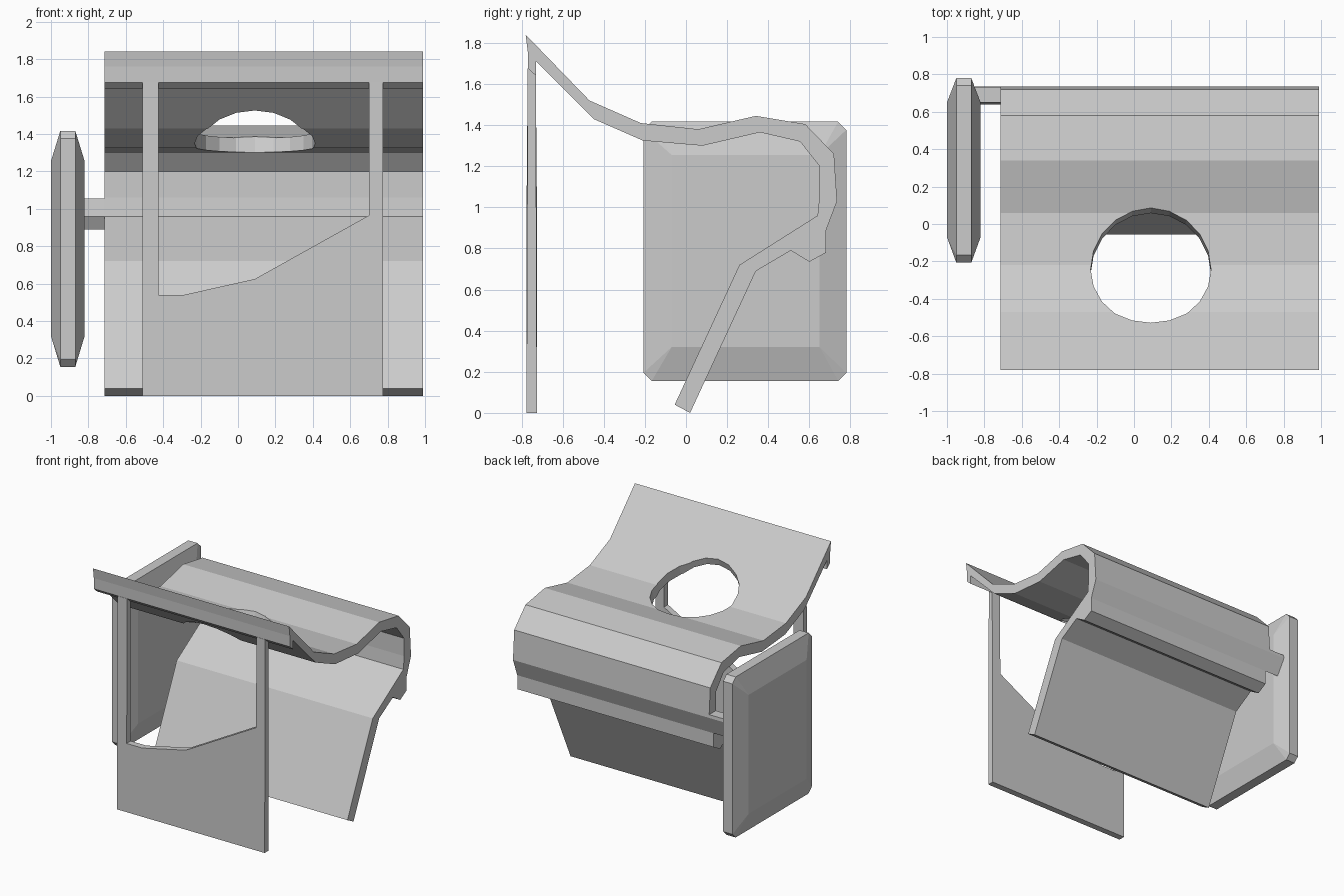
import bpy, math
from mathutils import Matrix

if "Cube" in bpy.data.objects:
    bpy.data.objects.remove(bpy.data.objects["Cube"])


def make(name, verts, faces):
    me = bpy.data.meshes.new(name)
    me.from_pydata(verts, [], faces)
    me.validate()
    ob = bpy.data.objects.new(name, me)
    bpy.context.collection.objects.link(ob)
    return ob


def loft(name, rings):
    # join equal-sized closed rings and cap both ends
    n = len(rings[0])
    verts = [v for r in rings for v in r]
    faces = [tuple(reversed(range(n))), tuple(range(len(verts) - n, len(verts)))]
    for k in range(len(rings) - 1):
        for i in range(n):
            j = (i + 1) % n
            faces.append((k*n + i, k*n + j, k*n + n + j, k*n + n + i))
    ob = make(name, verts, faces)
    import bmesh
    bm = bmesh.new()
    bm.from_mesh(ob.data)
    bmesh.ops.remove_doubles(bm, verts=bm.verts, dist=0.0005)
    bmesh.ops.recalc_face_normals(bm, faces=bm.faces)
    bm.to_mesh(ob.data)
    bm.free()
    return ob


def extrude_x(name, yz, x0, x1):
    return loft(name, [[(x, y, z) for y, z in yz] for x in (x0, x1)])


# Folded sheet: front lip, rolled top, back and slanted lower flap
sheet_profile = [
    (-0.78, 1.84), (-0.47, 1.52), (-0.22, 1.41), (0.06, 1.38), (0.34, 1.445),
    (0.58, 1.405), (0.72, 1.26), (0.735, 1.03), (0.682, 0.89), (0.682, 0.78),
    (0.60, 0.735), (0.51, 0.79), (0.34, 0.69), (0.02, 0.0), (-0.055, 0.04),
    (0.26, 0.72), (0.64, 0.96), (0.65, 1.06), (0.65, 1.20), (0.555, 1.32),
    (0.36, 1.365), (0.08, 1.30), (-0.21, 1.325), (-0.45, 1.43), (-0.73, 1.71),
    (-0.73, 1.64), (-0.768, 1.675), (-0.77, 1.76)]
sheet = extrude_x("folded_sheet", sheet_profile, -0.715, 0.99)

# Round hole through the top, tilted with the surface
bpy.ops.mesh.primitive_cylinder_add(vertices=20, radius=0.322, depth=0.6)
cutter = bpy.context.object
cutter.name = "hole_cutter"
cutter.data.transform(Matrix.Translation((0.09, -0.222, 1.48))
                      @ Matrix.Rotation(-math.radians(18.4), 4, 'X'))
cutter.hide_render = True
mod = sheet.modifiers.new("hole", 'BOOLEAN')
mod.object = cutter
mod.operation = 'DIFFERENCE'
mod.solver = 'EXACT'
bpy.context.view_layer.objects.active = sheet
bpy.ops.object.modifier_apply(modifier=mod.name)
bpy.data.objects.remove(cutter)

# Front panel with two posts
panel = [(-0.51, 0), (0.775, 0), (0.775, 1.675), (0.70, 1.675), (0.70, 0.965),
         (0.09, 0.625), (-0.29, 0.54), (-0.425, 0.54), (-0.425, 1.675), (-0.51, 1.675)]
loft("front_panel", [[(x, y0 + (0.006 if z > 1.6 else 0) * s, z) for x, z in panel]
                     for y0, s in ((-0.776, 1), (-0.725, -1))])


# Side pad with bevelled faces and clipped corners
def clipped(x, y0, y1, z0, z1, c):
    return [(x, y0 + c, z0), (x, y1 - c, z0), (x, y1, z0 + c), (x, y1, z1 - c),
            (x, y1 - c, z1), (x, y0 + c, z1), (x, y0, z1 - c), (x, y0, z0 + c)]


outer, inner = (-0.207, 0.78, 0.155, 1.417, 0.04), (-0.07, 0.65, 0.32, 1.255, 0)
loft("side_pad", [clipped(-1.0, *inner), clipped(-0.95, *outer),
                  clipped(-0.87, *outer), clipped(-0.82, *inner)])

# Tab joining the sheet to the side pad
extrude_x("side_tab", [(0.735, 1.03), (0.733, 1.055), (0.65, 1.055), (0.64, 0.96), (0.682, 0.89)],
          -0.85, -0.715)
